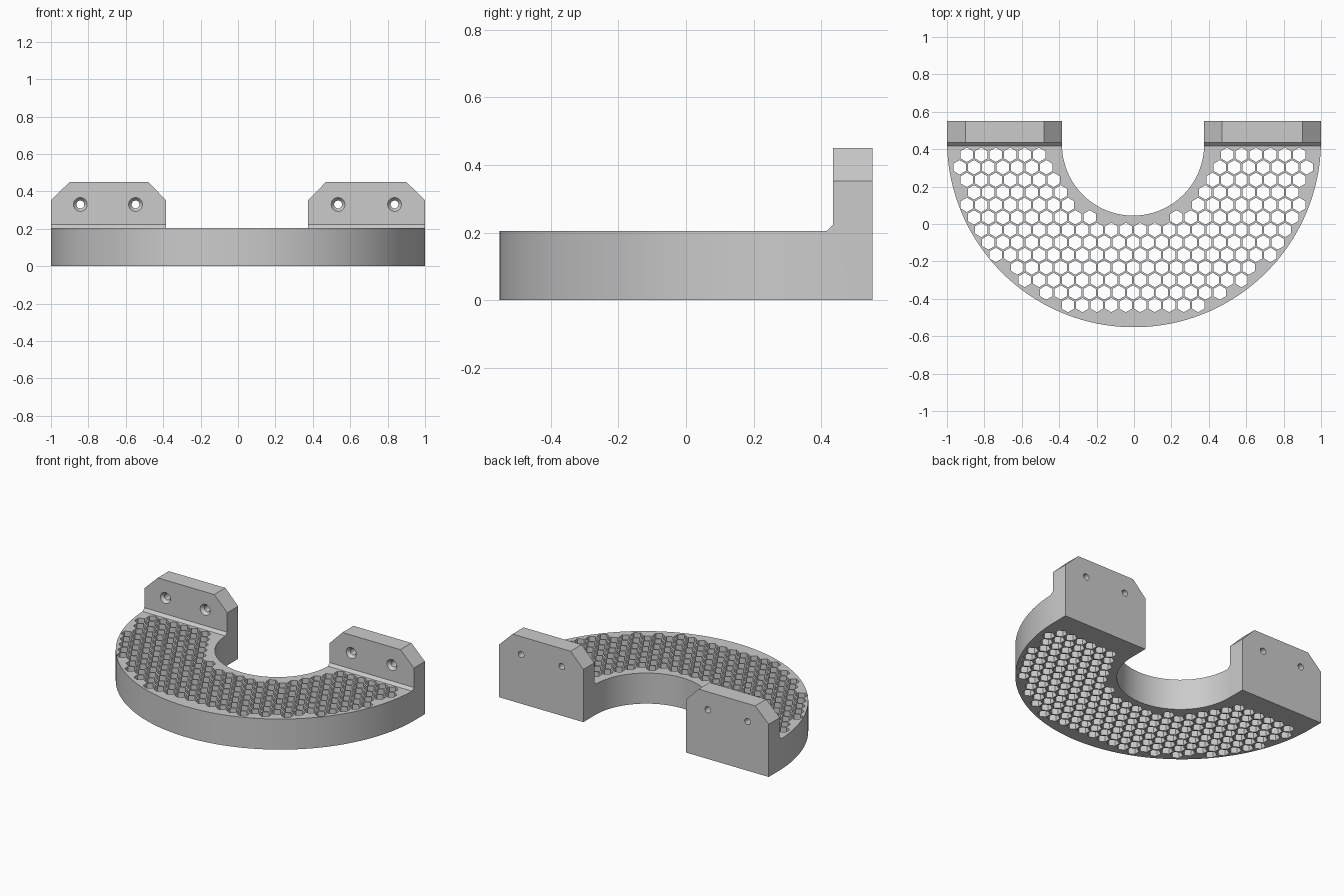
import bpy, bmesh, math

if "Cube" in bpy.data.objects:
    bpy.data.objects.remove(bpy.data.objects["Cube"])

THICK = 0.205          # plate thickness
BACK = 0.552           # flat rear edge
OUT_Y, IN_X, IN_Y = 0.448, -0.005, 0.425   # arc centres
IN_R = 0.38

grey = bpy.data.materials.new("light grey")
grey.diffuse_color = (0.6, 0.6, 0.6, 1)
grey.use_nodes = True
grey.node_tree.nodes["Principled BSDF"].inputs["Base Color"].default_value = grey.diffuse_color


def make_object(name, bm):
    bmesh.ops.recalc_face_normals(bm, faces=bm.faces)
    mesh = bpy.data.meshes.new(name)
    bm.to_mesh(mesh)
    bm.free()
    obj = bpy.data.objects.new(name, mesh)
    bpy.context.collection.objects.link(obj)
    mesh.materials.append(grey)
    return obj


def prism(bm, points, offset):
    """Close a 3D outline and extrude it by offset."""
    face = bm.faces.new([bm.verts.new(p) for p in points])
    ext = bmesh.ops.extrude_face_region(bm, geom=[face], use_keep_orig=True)
    verts = [g for g in ext["geom"] if isinstance(g, bmesh.types.BMVert)]
    bmesh.ops.translate(bm, verts=verts, vec=offset)


def arc(cx, cy, r, a0, a1, n):
    steps = [math.radians(a0 + (a1 - a0) * i / n) for i in range(n + 1)]
    return [(cx + r * math.cos(a), cy + r * math.sin(a)) for a in steps]


def boolean(target, other, operation):
    mod = target.modifiers.new(operation.lower(), 'BOOLEAN')
    mod.operation, mod.solver, mod.object = operation, 'EXACT', other
    bpy.context.view_layer.objects.active = target
    bpy.ops.object.modifier_apply(modifier=mod.name)
    bpy.data.objects.remove(other)


# Half-ring plate
outline = [(-1, BACK)] + arc(0, OUT_Y, 1, 180, 360, 96) + [(1, BACK)]
outline += [(IN_X + IN_R, BACK)] + arc(IN_X, IN_Y, IN_R, 360, 180, 64) + [(IN_X - IN_R, BACK)]
bm = bmesh.new()
prism(bm, [(x, y, 0) for x, y in outline], (0, 0, THICK))
bracket = make_object("bracket", bm)

# Honeycomb of through holes, kept inside the rim
PITCH, HEX_R = 0.0773, 0.0385
bm = bmesh.new()
for row in range(13):
    y = 0.37 - row * PITCH * math.sqrt(3) / 2
    for k in range(-13, 14):
        x = IN_X + (k + (0.5 if row % 2 == 0 else 0)) * PITCH
        if math.hypot(x - IN_X, y - OUT_Y) < 0.962 and math.hypot(x - IN_X, y - IN_Y) > 0.445:
            hexagon = arc(x, y, HEX_R, 30, 330, 5)
            prism(bm, [(px, py, -0.1) for px, py in hexagon], (0, 0, 0.5))
boolean(bracket, make_object("honeycomb_cutter", bm), 'DIFFERENCE')

# Upright mounting tabs with clipped corners and a small foot chamfer
for x0, x1, t0, t1 in ((-1, IN_X - IN_R, -0.9, -0.48), (IN_X + IN_R, 1, 0.47, 0.9)):
    front = 0.435
    bm = bmesh.new()
    prism(bm, [(x0, front, THICK), (x1, front, THICK), (x1, front, 0.353),
               (t1, front, 0.45), (t0, front, 0.45), (x0, front, 0.353)],
          (0, BACK - front, 0))
    tab = make_object("mounting_tab", bm)
    bm = bmesh.new()
    prism(bm, [(x0, front, THICK), (x0, front - 0.018, THICK), (x0, front, THICK + 0.018)],
          (x1 - x0, 0, 0))
    boolean(tab, make_object("foot_chamfer", bm), 'UNION')
    boolean(bracket, tab, 'UNION')

# Countersunk screw holes, turned as one revolved cutter
profile = [(0.039, 0.433), (0.037, 0.435), (0.021, 0.455), (0.021, 0.6)]
SIDES = 32
bm = bmesh.new()
for hx in (-0.843, -0.548, 0.535, 0.837):
    rings = [[bm.verts.new((px, y, pz)) for px, pz in arc(hx, 0.33, r, 0, 360, SIDES)[:-1]]
             for r, y in profile]
    for a, b in zip(rings, rings[1:]):
        for i in range(SIDES):
            j = (i + 1) % SIDES
            bm.faces.new((a[i], a[j], b[j], b[i]))
    bm.faces.new(rings[0])
    bm.faces.new(rings[-1])
boolean(bracket, make_object("screw_cutter", bm), 'DIFFERENCE')

# Smooth curved walls, crisp edges
bpy.ops.object.select_all(action='DESELECT')
bracket.select_set(True)
bpy.context.view_layer.objects.active = bracket
bpy.ops.object.shade_smooth_by_angle(angle=math.radians(30))
